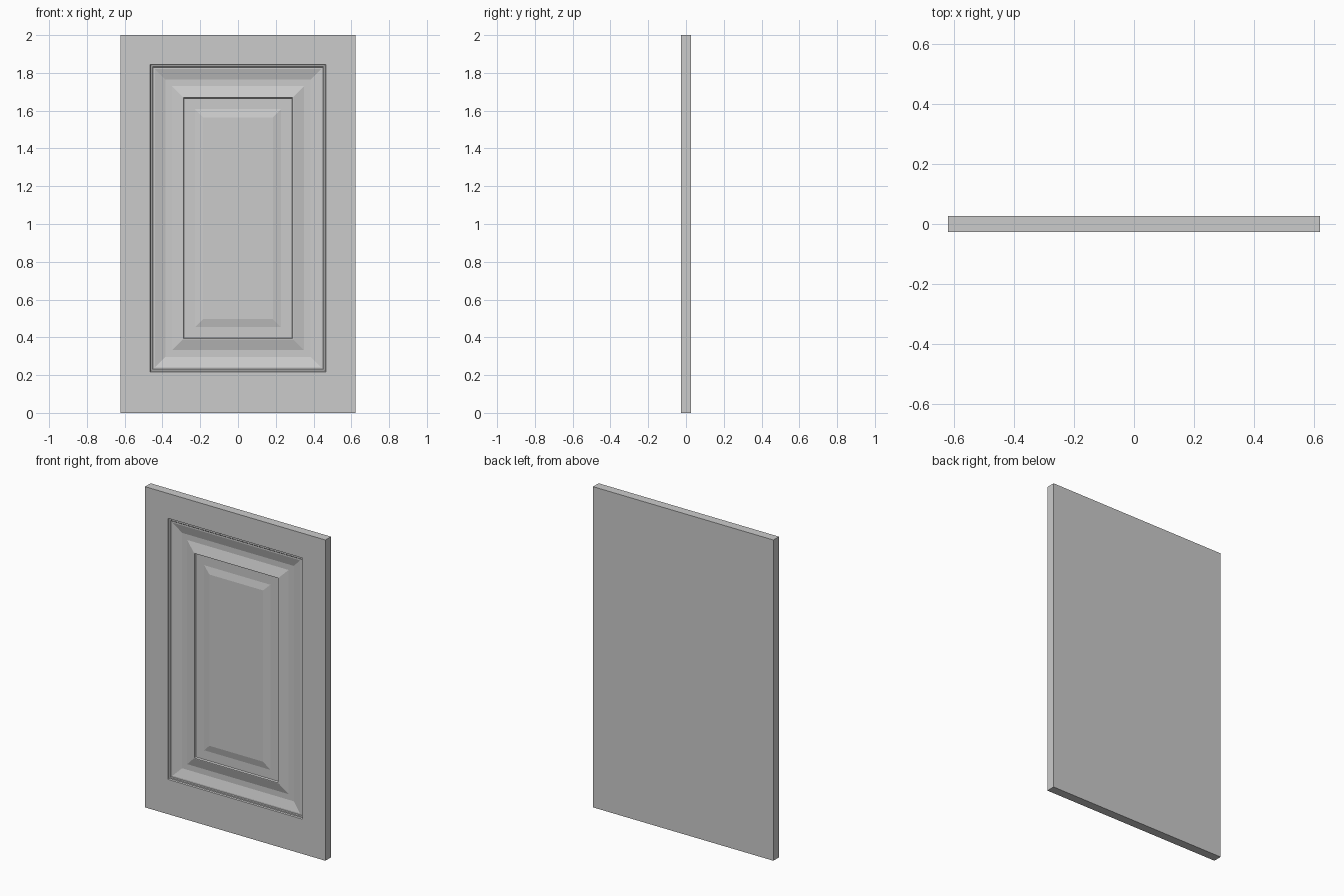
import bpy
import bmesh

if "Cube" in bpy.data.objects:
    bpy.data.objects.remove(bpy.data.objects["Cube"])

HALF_W, HEIGHT, HALF_T = 0.622, 2.0, 0.0275
OPEN_X, OPEN_Z0, OPEN_Z1 = 0.465, 0.217, 1.845

# Moulding profile: (inset from panel opening, depth below the front face)
PROFILE = [
    (0.000, 0.000), (0.004, 0.007), (0.012, 0.007), (0.016, 0.011),
    (0.025, 0.011), (0.080, 0.027), (0.115, 0.027), (0.172, 0.010),
    (0.176, 0.010), (0.180, 0.020), (0.237, 0.020), (0.280, 0.010),
]

bm = bmesh.new()


def ring(x, z0, z1, y):
    """Rectangular loop of four vertices at depth y."""
    return [bm.verts.new((px, y, pz))
            for px, pz in ((-x, z0), (x, z0), (x, z1), (-x, z1))]


def bridge(a, b):
    """Mitred band of quads between two loops."""
    for i in range(4):
        j = (i + 1) % 4
        bm.faces.new((a[i], a[j], b[j], b[i]))


# Slab: back face and outer edges
back = ring(HALF_W, 0, HEIGHT, HALF_T)
prev = ring(HALF_W, 0, HEIGHT, -HALF_T)
bm.faces.new(back)
bridge(back, prev)

# Frame, mouldings and raised centre panel
for inset, depth in PROFILE:
    cur = ring(OPEN_X - inset, OPEN_Z0 + inset, OPEN_Z1 - inset, -HALF_T + depth)
    bridge(prev, cur)
    prev = cur
bm.faces.new(prev)

bmesh.ops.recalc_face_normals(bm, faces=bm.faces)
mesh = bpy.data.meshes.new("panel_door")
bm.to_mesh(mesh)
bm.free()
door = bpy.data.objects.new("panel_door", mesh)
bpy.context.collection.objects.link(door)
